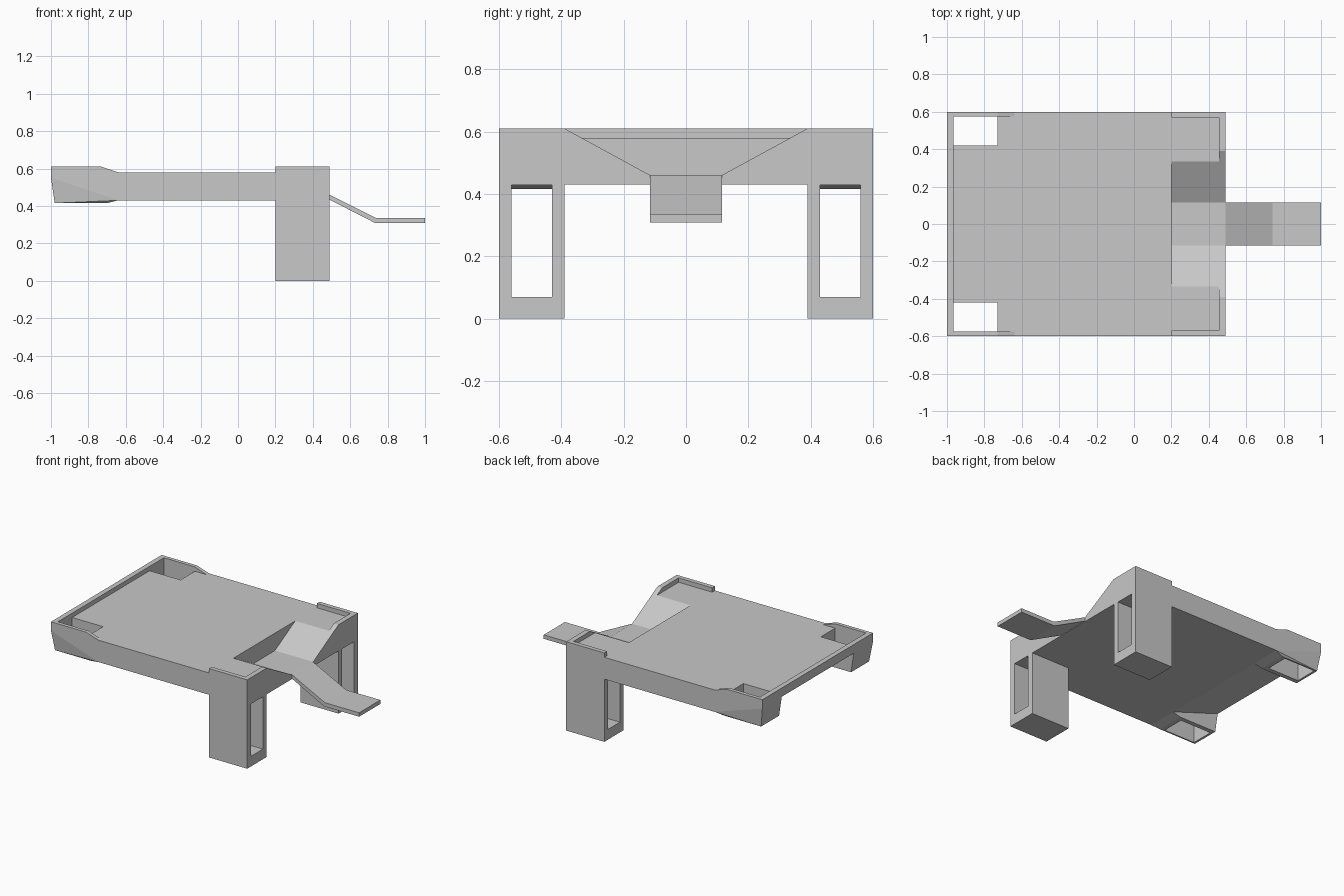
import bpy, bmesh
from mathutils import Vector

old = bpy.data.objects.get("Cube")
if old:
    bpy.data.objects.remove(old, do_unlink=True)

grey = bpy.data.materials.new("plain_grey")
grey.use_nodes = True
colour = (0.58, 0.58, 0.58, 1)
grey.diffuse_color = colour
grey.node_tree.nodes["Principled BSDF"].inputs["Base Color"].default_value = colour


def finish(name, bm):
    bmesh.ops.recalc_face_normals(bm, faces=bm.faces)
    mesh = bpy.data.meshes.new(name)
    bm.to_mesh(mesh)
    bm.free()
    mesh.materials.append(grey)
    obj = bpy.data.objects.new(name, mesh)
    bpy.context.collection.objects.link(obj)
    return obj


def prism(name, axis, points, lo, hi):
    """Extrude a profile along x (points are y, z) or y (points are x, z)."""
    bm = bmesh.new()
    place = (lambda p, t: (t, p[0], p[1])) if axis == "x" else (lambda p, t: (p[0], t, p[1]))
    face = bm.faces.new([bm.verts.new(place(p, lo)) for p in points])
    moved = bmesh.ops.extrude_face_region(bm, geom=[face])["geom"]
    shift = Vector(place((0, 0), hi - lo))
    bmesh.ops.translate(bm, vec=shift, verts=[v for v in moved if isinstance(v, bmesh.types.BMVert)])
    return finish(name, bm)


def box(name, x, y, z):
    return prism(name, "y", [(x[0], z[0]), (x[1], z[0]), (x[1], z[1]), (x[0], z[1])], min(y), max(y))


def cut(obj, cutter):
    cutter.hide_render = True
    mod = obj.modifiers.new("cut", "BOOLEAN")
    mod.operation = "DIFFERENCE"
    mod.solver = "EXACT"
    mod.object = cutter
    bpy.context.view_layer.update()
    shaped = obj.evaluated_get(bpy.context.evaluated_depsgraph_get())
    mesh = bpy.data.meshes.new_from_object(shaped)
    obj.modifiers.clear()
    obj.data = mesh
    bpy.data.objects.remove(cutter, do_unlink=True)


FLOOR, DECK, RIM = 0.43, 0.58, 0.61
BACK, FRONT, SIDE = 0.20, 0.49, 0.60

# Deck with the raised end rim and an underside that tapers up to it
deck = prism("deck", "y", [(-1, 0.55), (-0.64, FLOOR), (FRONT, FLOOR), (FRONT, DECK),
                           (-0.965, DECK), (-0.965, RIM), (-1, RIM)], -SIDE, SIDE)

# Sloped channel leading to the tongue
cut(deck, prism("channel_cutter", "x", [(-0.115, 0.46), (0.115, 0.46), (0.445, 0.64), (-0.445, 0.64)],
                BACK, FRONT + 0.1))

# Bent tongue
prism("tongue", "y", [(FRONT, 0.46), (0.74, 0.335), (1, 0.335), (1, 0.308), (0.735, 0.308),
                      (FRONT, 0.433)], -0.115, 0.115)

for s, side in ((1, "left"), (-1, "right")):
    # Hollow corner sleeve under the end of the deck
    bm = bmesh.new()
    for y_top, y_bottom in ((SIDE, 0.585), (0.39, 0.39)):
        for x, y, z in ((-1, y_top, 0.55), (-0.64, y_top, FLOOR),
                        (-0.98, y_bottom, 0.415), (-0.7, y_bottom, 0.415)):
            bm.verts.new((x, s * y, z))
    bmesh.ops.convex_hull(bm, input=bm.verts)
    sleeve = finish(side + "_corner_sleeve", bm)
    for part in (deck, sleeve):
        cut(part, box("pocket_cutter", (-0.965, -0.73), (s * 0.42, s * 0.575), (0.3, 0.7)))

    # Low side wall that ramps down to the deck
    prism(side + "_corner_wall", "y", [(-0.965, DECK), (-0.64, DECK), (-0.73, RIM), (-0.965, RIM)],
          min(s * 0.575, s * SIDE), max(s * 0.575, s * SIDE))

    # Leg with a window through it
    leg = box(side + "_leg", (BACK, FRONT), (s * 0.39, s * SIDE), (0, FLOOR))
    cut(leg, box("window_cutter", (BACK - 0.1, FRONT + 0.1), (s * 0.43, s * 0.56), (0.07, FLOOR - 0.001)))

    # L-shaped lip above the leg
    box(side + "_side_lip", (BACK, 0.455), (s * 0.57, s * SIDE), (DECK, RIM))
    prism(side + "_end_lip", "x", [(s * 0.335, DECK), (s * SIDE, DECK), (s * SIDE, RIM), (s * 0.39, RIM)],
          0.455, FRONT)
